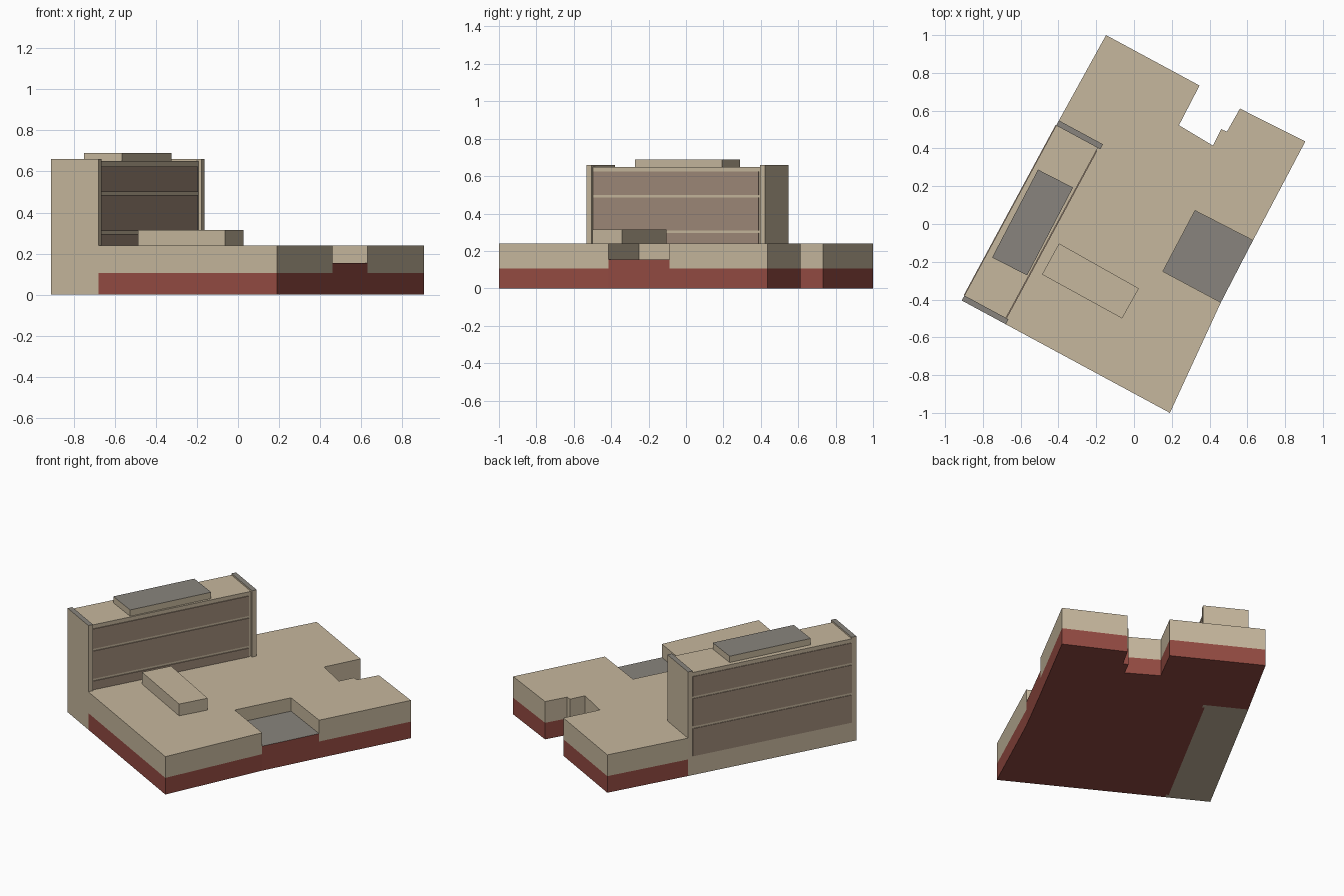
import bpy, bmesh

if "Cube" in bpy.data.objects:
    bpy.data.objects.remove(bpy.data.objects["Cube"])


def srgb(r, g, b):
    lin = [c / 12.92 if c <= 0.04045 else ((c + 0.055) / 1.055) ** 2.4
           for c in (r / 255, g / 255, b / 255)]
    return (*lin, 1.0)


def material(name, rgb):
    m = bpy.data.materials.new(name)
    m.diffuse_color = srgb(*rgb)
    m.use_nodes = True
    m.node_tree.nodes["Principled BSDF"].inputs["Base Color"].default_value = m.diffuse_color
    return m


TAN = material("tan_stone", (198, 183, 157))
RED = material("red_brick", (148, 75, 66))
BROWN = material("brown_glazing", (158, 137, 120))
GREY = material("grey_roofing", (136, 132, 125))


def prism(name, outline, levels, sides, top=None, bottom=None):
    """Upright prism; sides gives one material per storey between levels."""
    me = bpy.data.meshes.new(name)
    mats = []

    def slot(m):
        if m not in mats:
            mats.append(m)
            me.materials.append(m)
        return mats.index(m)

    bm = bmesh.new()
    rings = [[bm.verts.new((x, y, z)) for x, y in outline] for z in levels]
    n = len(outline)
    for k, mat in enumerate(sides):
        for i in range(n):
            j = (i + 1) % n
            f = bm.faces.new((rings[k][i], rings[k][j], rings[k + 1][j], rings[k + 1][i]))
            f.material_index = slot(mat)
    bm.faces.new(rings[0][::-1]).material_index = slot(bottom or sides[0])
    bm.faces.new(rings[-1]).material_index = slot(top or sides[-1])
    bmesh.ops.recalc_face_normals(bm, faces=bm.faces)
    bm.to_mesh(me)
    bm.free()
    ob = bpy.data.objects.new(name, me)
    bpy.context.collection.objects.link(ob)
    return ob


# Tower frame: u across its depth, v along its length
def T(u, v):
    return (-0.912 + 0.880 * u + 0.475 * v, -0.405 - 0.475 * u + 0.880 * v)


def T_rect(u0, u1, v0, v1):
    return [T(u0, v0), T(u1, v0), T(u1, v1), T(u0, v1)]


DEPTH, LENGTH, FIN, FRONT = 0.265, 1.083, 0.03, 0.25

# Podium: brick base with stone storey above, notched on two sides
court = [(0.153, -0.251), (0.46, -0.415), (0.63, -0.087), (0.323, 0.071)]
podium = [
    T(DEPTH, 0), (0.19, -1.0),
    court[1], court[0], court[3], court[2],
    (0.907, 0.437), (0.561, 0.611), (0.492, 0.489), (0.462, 0.502),
    (0.418, 0.415), (0.238, 0.523), (0.347, 0.733), (-0.148, 1.0),
    T(0, LENGTH), T(DEPTH, LENGTH), T(DEPTH, LENGTH - FIN),
    T(FRONT, LENGTH - FIN), T(FRONT, FIN), T(DEPTH, FIN),
]
prism("podium", podium, [0, 0.105, 0.24], [RED, TAN])

# Low terrace filling the side notch
prism("terrace", court, [0, 0.155], [RED], top=GREY)

# Tower slab with taller end fins
prism("tower_body", T_rect(0, FRONT, FIN, LENGTH - FIN), [0, 0.65], [TAN])
for name, v in (("south_fin", 0), ("north_fin", LENGTH - FIN)):
    prism(name, T_rect(0, DEPTH, v, v + FIN), [0, 0.66], [TAN], top=GREY)

# Window bands on both long faces
for k, (z0, z1) in enumerate(((0.12, 0.295), (0.31, 0.485), (0.50, 0.625))):
    prism(f"back_window_band_{k}", T_rect(-0.004, 0, 0.03, LENGTH - 0.03), [z0, z1], [BROWN])
    prism(f"front_window_band_{k}",
          T_rect(FRONT, FRONT + 0.005, FIN + 0.004, LENGTH - FIN - 0.015),
          [max(z0, 0.24), z1], [BROWN])

# Rooftop plant room on the tower
prism("roof_plant_room",
      [(-0.751, -0.177), (-0.566, -0.272), (-0.323, 0.193), (-0.508, 0.288)],
      [0.65, 0.69], [TAN], top=GREY)

# Raised box on the podium roof
prism("podium_roof_box",
      [(-0.487, -0.267), (-0.063, -0.5), (0.026, -0.341), (-0.397, -0.103)],
      [0.24, 0.315], [TAN])
